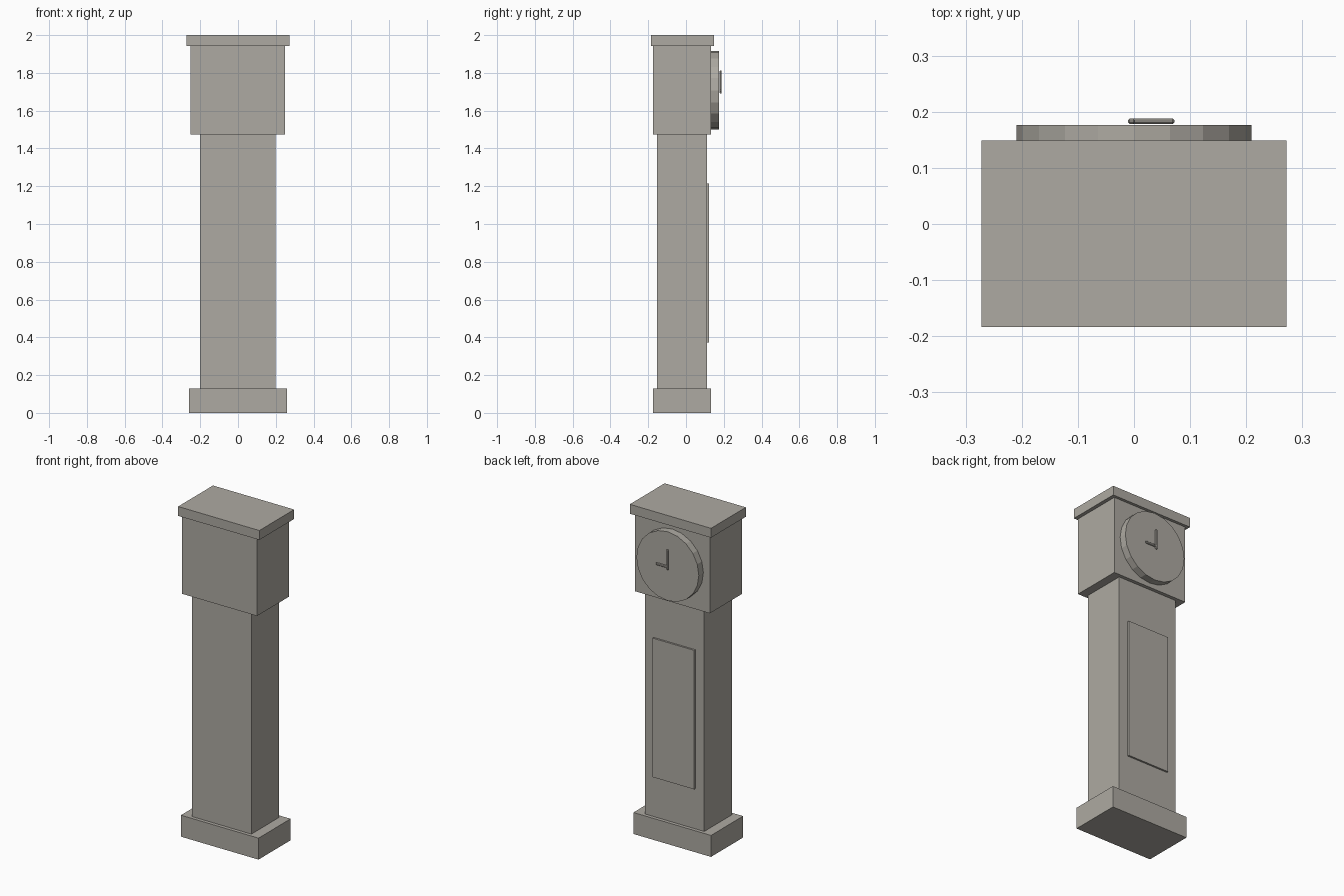
import bpy
import math

default_cube = bpy.data.objects.get("Cube")
if default_cube:
    bpy.data.objects.remove(default_cube, do_unlink=True)

# One warm grey for the whole clock
COLOUR = (0.42, 0.40, 0.36, 1.0)
grey = bpy.data.materials.new("warm_grey")
grey.use_nodes = True
grey.diffuse_color = COLOUR
shader = next(n for n in grey.node_tree.nodes if n.type == 'BSDF_PRINCIPLED')
shader.inputs["Base Color"].default_value = COLOUR


def box(name, x, y, z, bevel=0.0):
    """Add a box spanning the given (low, high) ranges."""
    spans = (x, y, z)
    bpy.ops.mesh.primitive_cube_add(size=1, location=[(a + b) / 2 for a, b in spans])
    obj = bpy.context.object
    obj.name = name
    obj.scale = [b - a for a, b in spans]
    bpy.ops.object.transform_apply(location=False, rotation=False, scale=True)
    obj.data.materials.append(grey)
    if bevel:
        mod = obj.modifiers.new("soft_edges", 'BEVEL')
        mod.width = bevel
        mod.segments = 1
    return obj


# Case, stacked from the floor up
box("base", (-0.26, 0.26), (-0.175, 0.132), (0, 0.13))
box("trunk", (-0.2, 0.198), (-0.154, 0.111), (0.13, 1.473))
box("hood", (-0.252, 0.25), (-0.175, 0.132), (1.473, 1.943))
box("cornice", (-0.272, 0.272), (-0.184, 0.149), (1.943, 2.0))

# Raised door panel on the trunk
box("door_panel", (-0.14, 0.138), (0.105, 0.122), (0.373, 1.215))

# Faceted dial
DIAL_Z = 1.708
bpy.ops.mesh.primitive_cylinder_add(
    vertices=20, radius=0.209, depth=0.056,
    location=(0, 0.148, DIAL_Z), rotation=(math.pi / 2, math.pi / 2, 0))
dial = bpy.context.object
dial.name = "dial"
dial.data.materials.append(grey)

# Hands at nine o'clock, standing just off the dial
HAND_Y = (0.1785, 0.188)
box("minute_hand", (-0.011, 0.002), HAND_Y, (1.69, 1.813), bevel=0.003)
box("hour_hand", (-0.009, 0.072), HAND_Y, (1.701, 1.715), bevel=0.003)
